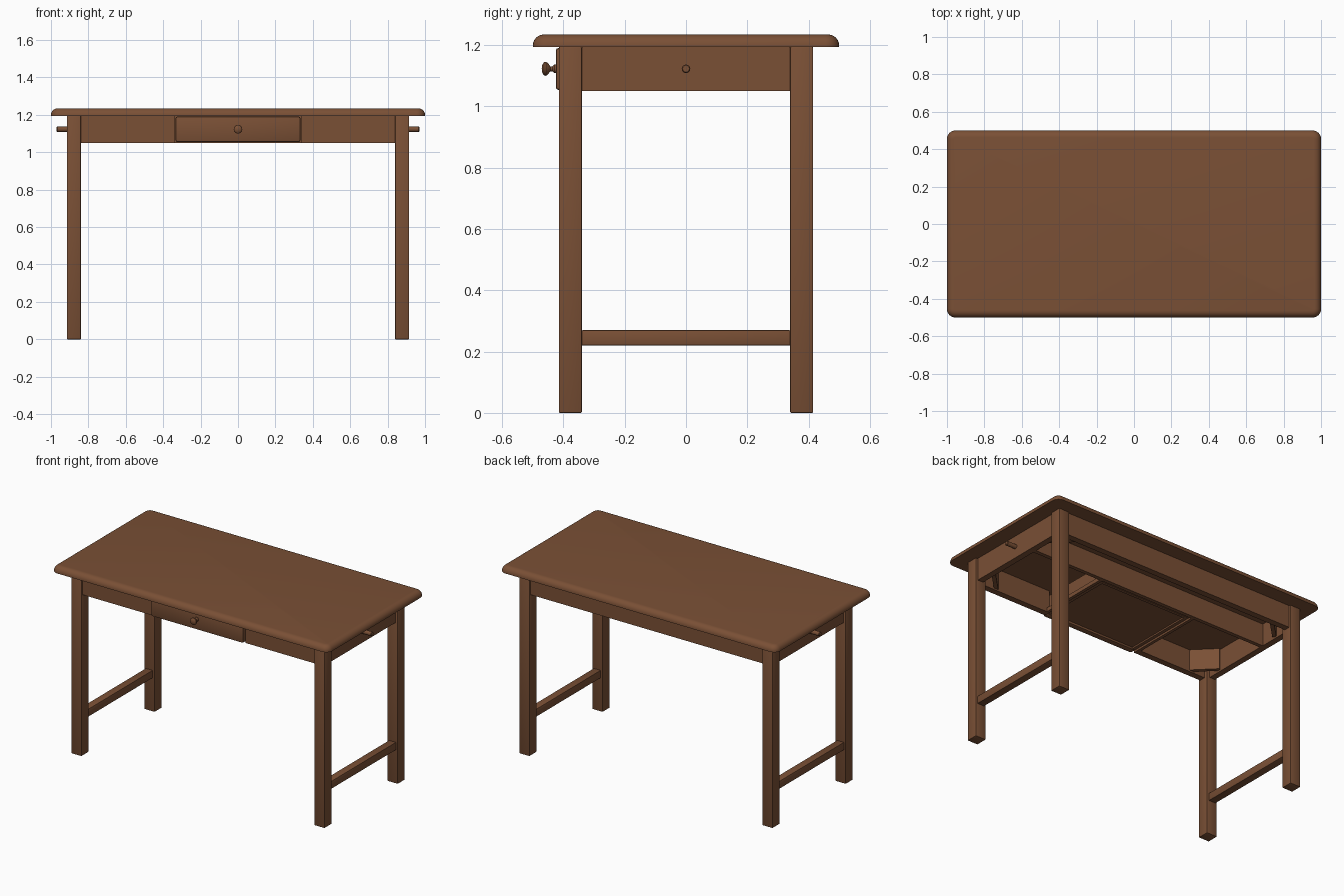
import bpy, bmesh, math
from mathutils import Matrix

if "Cube" in bpy.data.objects:
    bpy.data.objects.remove(bpy.data.objects["Cube"], do_unlink=True)

WOOD = (0.195, 0.08, 0.036, 1)
wood = bpy.data.materials.new("brown_wood")
wood.use_nodes = True
wood.diffuse_color = WOOD
wood.node_tree.nodes["Principled BSDF"].inputs["Base Color"].default_value = WOOD


def finish(bm, name, smooth=False):
    bmesh.ops.recalc_face_normals(bm, faces=bm.faces[:])
    mesh = bpy.data.meshes.new(name)
    bm.to_mesh(mesh)
    bm.free()
    mesh.materials.append(wood)
    ob = bpy.data.objects.new(name, mesh)
    bpy.context.collection.objects.link(ob)
    if smooth:
        bpy.ops.object.select_all(action='DESELECT')
        ob.select_set(True)
        bpy.context.view_layer.objects.active = ob
        bpy.ops.object.shade_smooth_by_angle(angle=math.radians(35))
    return ob


def box_mesh(x, y, z):
    """Box spanning the three given (low, high) ranges."""
    bm = bmesh.new()
    bmesh.ops.create_cube(bm, size=1)
    for v in bm.verts:
        v.co = [sum(r) / 2 + c * (r[1] - r[0]) for r, c in zip((x, y, z), v.co)]
    return bm


def box(name, x, y, z, bevel=0.0):
    x, y, z = sorted(x), sorted(y), sorted(z)
    bm = box_mesh(x, y, z)
    if bevel:
        bmesh.ops.bevel(bm, geom=bm.edges[:], offset=bevel, segments=2,
                        profile=0.5, affect='EDGES')
    return finish(bm, name, smooth=bevel > 0)


def lathe(name, profile, matrix, steps=24):
    """Turned part: (radius, height) profile spun about its axis."""
    bm = bmesh.new()
    verts = [bm.verts.new((r, 0, h)) for r, h in profile]
    edges = [bm.edges.new(p) for p in zip(verts, verts[1:])]
    bmesh.ops.spin(bm, geom=verts + edges, axis=(0, 0, 1), cent=(0, 0, 0),
                   angle=math.tau, steps=steps)
    bmesh.ops.remove_doubles(bm, verts=bm.verts[:], dist=0.0001)
    bm.transform(matrix)
    return finish(bm, name, smooth=True)


TOP, LOW = 1.195, 1.05          # apron heights
LEG_IN, LEG_OUT = 0.34, 0.415   # leg depth range

# Tabletop with rounded corners and a rounded-over upper edge
bm = box_mesh((-1, 1), (-0.5, 0.5), (TOP, 1.235))
upright = [e for e in bm.edges if abs(e.verts[0].co.z - e.verts[1].co.z) > 0.01]
bmesh.ops.bevel(bm, geom=upright, offset=0.045, segments=6, profile=0.5, affect='EDGES')
rim = [e for e in bm.edges if min(v.co.z for v in e.verts) > 1.23]
bmesh.ops.bevel(bm, geom=rim, offset=0.036, segments=6, profile=0.5, affect='EDGES')
finish(bm, "tabletop", smooth=True)

# Legs and diagonal corner braces
for sx, side in ((1, "left"), (-1, "right")):
    for sy, end in ((-1, "front"), (1, "back")):
        box(f"{end}_{side}_leg", (sx * 0.84, sx * LEG_OUT + sx * 0.5),
            (sy * LEG_IN, sy * LEG_OUT), (0, TOP), 0.004)
        brace = box_mesh((-0.09, 0.09), (-0.012, 0.012), (LOW + 0.01, TOP))
        brace.transform(Matrix.Translation((sx * 0.795, sy * 0.31, 0))
                        @ Matrix.Rotation(-sx * sy * math.pi / 4, 4, 'Z'))
        finish(brace, f"{end}_{side}_corner_brace")

    # Side apron, its peg and the low stretcher
    box(f"{side}_apron", (sx * 0.86, sx * 0.9), (-LEG_IN, LEG_IN), (LOW, TOP))
    lathe(f"{side}_peg", [(0, 0), (0.014, 0), (0.014, 0.086), (0.011, 0.09), (0, 0.09)],
          Matrix.Translation((sx * 0.88, 0, 1.123))
          @ Matrix.Rotation(sx * math.pi / 2, 4, 'Y'), 16)
    box(f"{side}_stretcher", (sx * 0.853, sx * 0.903), (-LEG_IN, LEG_IN),
        (0.22, 0.27), 0.003)

    # Front apron half, drawer runner and drawer side
    box(f"front_{side}_apron", (sx * 0.337, sx * 0.84), (-0.403, -0.363), (LOW, TOP))
    box(f"{side}_drawer_runner", (sx * 0.337, sx * 0.357), (-0.363, 0.12), (LOW, 1.075))
    box(f"{side}_drawer_side", (sx * 0.31, sx * 0.332), (-0.39, 0.1), (1.058, 1.17))

# Back apron and inner rail
box("back_apron", (-0.84, 0.84), (0.363, 0.403), (LOW, TOP))
box("inner_rail", (-0.86, 0.86), (0.115, 0.14), (LOW, TOP))

# Drawer front, back, recessed bottom and knob
box("drawer_front", (-0.333, 0.333), (-0.425, -0.385), (1.054, 1.191), 0.009)
box("drawer_back", (-0.31, 0.31), (0.08, 0.1), (1.058, 1.17))
box("drawer_bottom", (-0.31, 0.31), (-0.385, 0.08), (1.068, 1.076))
lathe("drawer_knob",
      [(0, 0), (0.014, 0), (0.014, 0.006), (0.008, 0.012), (0.008, 0.019),
       (0.018, 0.026), (0.023, 0.033), (0.022, 0.039), (0.014, 0.045), (0, 0.047)],
      Matrix.Translation((0, -0.424, 1.123)) @ Matrix.Rotation(math.pi / 2, 4, 'X'))
